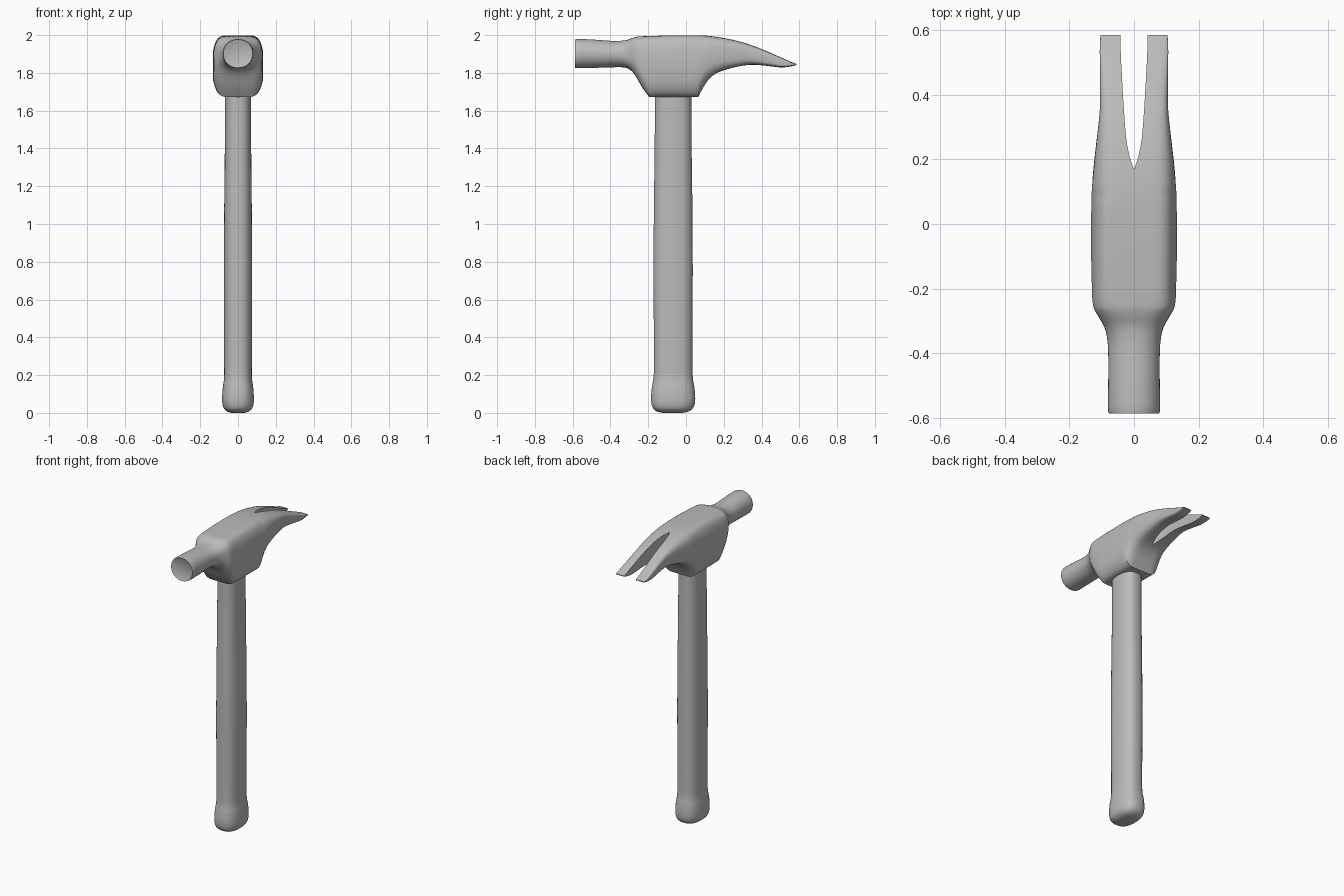
import bpy, bmesh, math

if "Cube" in bpy.data.objects:
    bpy.data.objects.remove(bpy.data.objects["Cube"])

grey = bpy.data.materials.new("plain grey")
grey.diffuse_color = (0.5, 0.5, 0.5, 1)
grey.use_nodes = True
grey.node_tree.nodes["Principled BSDF"].inputs["Base Color"].default_value = grey.diffuse_color


def make(name, bm):
    bmesh.ops.recalc_face_normals(bm, faces=bm.faces)
    me = bpy.data.meshes.new(name)
    bm.to_mesh(me)
    bm.free()
    me.materials.append(grey)
    ob = bpy.data.objects.new(name, me)
    bpy.context.collection.objects.link(ob)
    return ob


def loft(name, rings):
    bm = bmesh.new()
    loops = [[bm.verts.new(p) for p in r] for r in rings]
    for a, b in zip(loops, loops[1:]):
        for i in range(len(a)):
            j = (i + 1) % len(a)
            bm.faces.new((a[i], a[j], b[j], b[i]))
    bm.faces.new(loops[0])
    bm.faces.new(loops[-1])
    return make(name, bm)


def oval(n, count=48):
    """Unit superellipse points, exponent 2 = circle, larger = boxier."""
    pts = []
    for i in range(count):
        a = 2 * math.pi * (i + 0.5) / count
        c, s = math.cos(a), math.sin(a)
        pts.append((math.copysign(abs(c) ** (2 / n), c), math.copysign(abs(s) ** (2 / n), s)))
    return pts


def smooth(rows, steps=3):
    """Catmull-Rom subdivision of section rows."""
    out = []
    for i in range(len(rows) - 1):
        p0, p1, p2, p3 = (rows[max(0, min(len(rows) - 1, k))] for k in range(i - 1, i + 3))
        for s in range(steps):
            t = s / steps
            out.append([0.5 * (2 * b + (c - a) * t + (2 * a - 5 * b + 4 * c - d) * t * t
                               + (3 * b - a - 3 * c + d) * t ** 3)
                        for a, b, c, d in zip(p0, p1, p2, p3)])
    return out + [list(rows[-1])]


def finish(ob, angle):
    bpy.ops.object.select_all(action='DESELECT')
    ob.select_set(True)
    bpy.context.view_layer.objects.active = ob
    bpy.ops.object.shade_smooth_by_angle(angle=math.radians(angle))


# handle: z, centre y, half x, half y
handle_rows = [(0.0, -0.07, 0.035, 0.05), (0.006, -0.07, 0.055, 0.08), (0.022, -0.069, 0.074, 0.104),
               (0.05, -0.068, 0.083, 0.115), (0.09, -0.068, 0.084, 0.117), (0.14, -0.068, 0.08, 0.112),
               (0.19, -0.068, 0.074, 0.104), (0.3, -0.068, 0.074, 0.102), (0.75, -0.068, 0.075, 0.104),
               (1.1, -0.068, 0.073, 0.102), (1.4, -0.068, 0.07, 0.098), (1.72, -0.068, 0.069, 0.097)]
handle = loft("handle", [[(u * hx, cy + v * hy, z) for u, v in oval(2.5)]
                         for z, cy, hx, hy in smooth(handle_rows)])
finish(handle, 50)

# head: y, bottom z, top z, half width, boxiness, narrowing at bottom, narrowing at top
striking = [(-0.585, 1.832, 1.972, 0.072, 2.1, 0, 0), (-0.58, 1.825, 1.979, 0.08, 2.1, 0, 0),
            (-0.5, 1.826, 1.977, 0.08, 2.1, 0, 0), (-0.4, 1.829, 1.97, 0.08, 2.1, 0, 0),
            (-0.35, 1.83, 1.97, 0.084, 2.2, 0, 0), (-0.315, 1.826, 1.974, 0.094, 2.6, 0, 0),
            (-0.285, 1.807, 1.985, 0.112, 3.6, 0.1, 0.1), (-0.26, 1.772, 1.992, 0.127, 5, 0.18, 0.15),
            (-0.23, 1.72, 1.994, 0.133, 6, 0.22, 0.17), (-0.195, 1.672, 1.995, 0.136, 7, 0.25, 0.19)]
body = [(-0.195, 1.672, 1.995, 0.136, 7, 0.25, 0.19), (-0.07, 1.672, 1.999, 0.139, 7, 0.25, 0.2),
        (0.065, 1.672, 1.999, 0.138, 7, 0.25, 0.2)]
claw = [(0.065, 1.672, 1.999, 0.138, 7, 0.25, 0.2), (0.09, 1.72, 1.998, 0.136, 6, 0.23, 0.2),
        (0.12, 1.765, 1.996, 0.134, 6, 0.2, 0.2), (0.16, 1.797, 1.991, 0.13, 6, 0.15, 0.2),
        (0.22, 1.82, 1.981, 0.123, 6, 0.12, 0.17), (0.3, 1.838, 1.962, 0.113, 6, 0.1, 0.12),
        (0.36, 1.843, 1.942, 0.107, 6, 0.08, 0.08), (0.43, 1.837, 1.914, 0.106, 6, 0.04, 0.04),
        (0.5, 1.829, 1.883, 0.106, 6, 0, 0), (0.55, 1.833, 1.861, 0.106, 6, 0, 0),
        (0.585, 1.842, 1.847, 0.104, 6, 0, 0)]
rows = smooth(striking)[:-1] + smooth(body)[:-1] + smooth(claw)
rings = []
for y, zb, zt, w, n, kb, kt in rows:
    mid, half = (zb + zt) / 2, (zt - zb) / 2
    rings.append([(u * w * (1 - (kt if v > 0 else kb) * v * v), y, mid + v * half)
                  for u, v in oval(n)])
head = loft("claw_head", rings)

# slot between the claws
edge = smooth([(0.0, 0.17), (0.011, 0.2), (0.022, 0.25), (0.029, 0.32), (0.037, 0.45), (0.042, 0.56),
               (0.044, 0.7)])
outline = [(x, y) for x, y in edge] + [(-x, y) for x, y in reversed(edge[1:])]
slot = loft("slot_cutter", [[(x, y, z) for x, y in outline] for z in (1.6, 2.1)])
cut = head.modifiers.new("slot", 'BOOLEAN')
cut.operation, cut.solver, cut.object = 'DIFFERENCE', 'EXACT', slot
bpy.context.view_layer.objects.active = head
head.select_set(True)
bpy.ops.object.modifier_apply(modifier="slot")
bpy.data.objects.remove(slot, do_unlink=True)
finish(head, 40)
